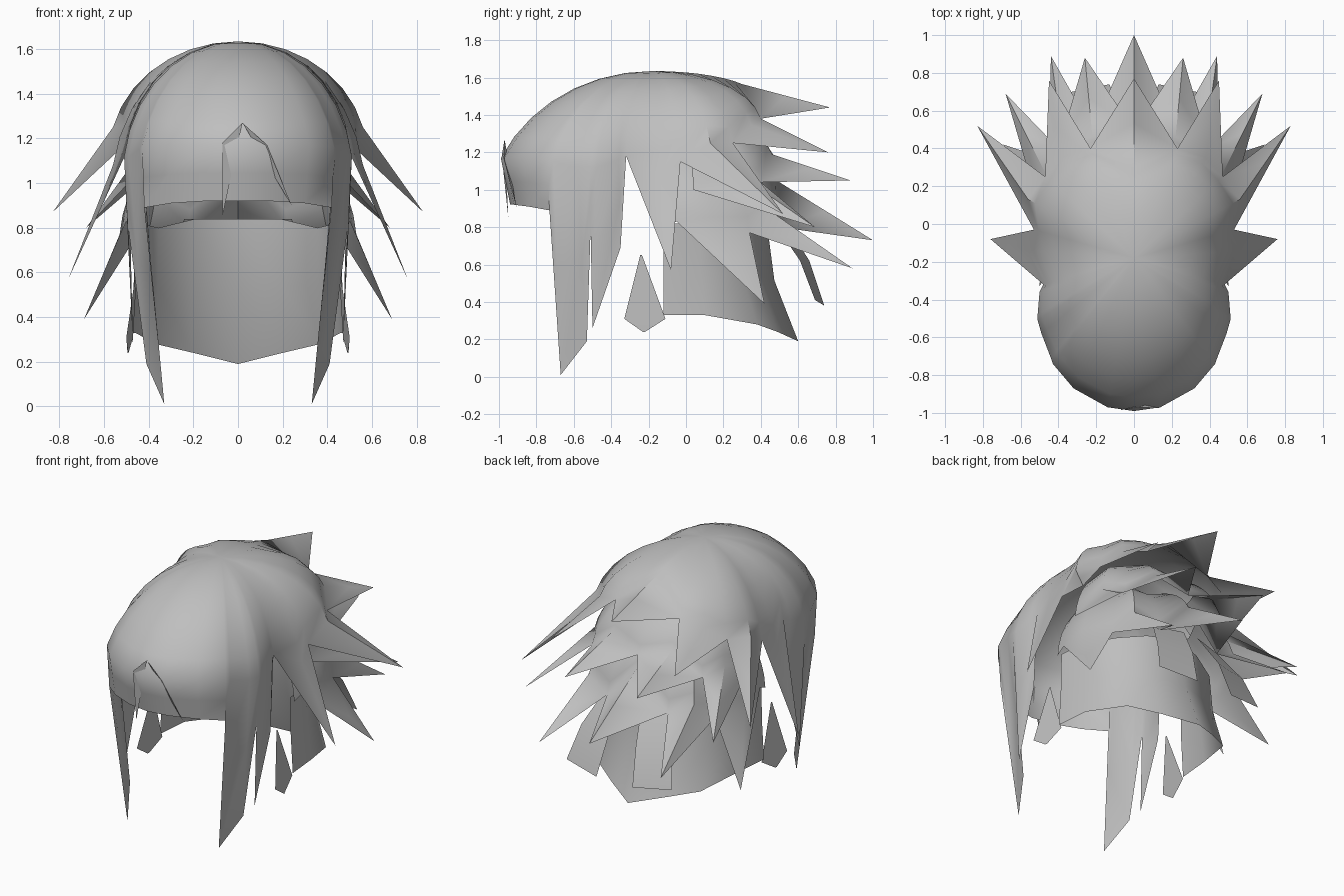
import bpy, bmesh, math
from mathutils import Vector

cube = bpy.data.objects.get("Cube")
if cube:
    bpy.data.objects.remove(cube, do_unlink=True)

mat = bpy.data.materials.new("hair grey")
mat.use_nodes = True
GREY = (0.52, 0.52, 0.52, 1)
mat.diffuse_color = GREY
mat.node_tree.nodes["Principled BSDF"].inputs["Base Color"].default_value = GREY


def finish(bm, name, angle=50):
    """Weld, shade and link a part."""
    bmesh.ops.remove_doubles(bm, verts=bm.verts, dist=0.0005)
    bmesh.ops.recalc_face_normals(bm, faces=bm.faces)
    mesh = bpy.data.meshes.new(name)
    bm.to_mesh(mesh)
    bm.free()
    mesh.materials.append(mat)
    ob = bpy.data.objects.new(name, mesh)
    bpy.context.collection.objects.link(ob)
    bpy.ops.object.select_all(action='DESELECT')
    ob.select_set(True)
    bpy.context.view_layer.objects.active = ob
    bpy.ops.object.shade_smooth_by_angle(angle=math.radians(angle))


def mirrored(p):
    return (-p[0], p[1], p[2])


def loft(name, columns):
    """Skin neighbouring columns of points, on both sides of x = 0."""
    bm = bmesh.new()
    for flip in (False, True):
        cols = [[bm.verts.new(mirrored(p) if flip else p) for p in c] for c in columns]
        for a, b in zip(cols, cols[1:]):
            for i in range(len(a) - 1):
                quad = [a[i], a[i + 1], b[i + 1], b[i]]
                bm.faces.new(quad[::-1] if flip else quad)
    finish(bm, name)


def spiky_layer(name, hub, rim, start=0.0, steps=7):
    """Sheet arching from hub to each base by a sweep, then straight to the tip."""
    hub = Vector(hub)
    columns = []
    for base, tip, sweep in rim:
        base, tip, k = Vector(base), Vector(tip), math.radians(sweep)
        col = []
        for i in range(steps + 1):
            a = k * (start + (1 - start) * i / steps)
            p = hub.lerp(base, math.sin(a) / math.sin(k))
            p.z = hub.z + (base.z - hub.z) * (1 - math.cos(a)) / (1 - math.cos(k))
            col.append(p)
        columns.append(col + [base.lerp(tip, 0.5), tip])
    loft(name, columns)


def valley(x, y, z, sweep=82):
    """Notch between two spikes, where the arc ends."""
    return ((x, y, z), (x, y, z), sweep)


# Crown: rear centre spike, side spikes, long front locks, then the fringe
spiky_layer("crown_hair", (0, -0.18, 1.635), [
    ((0, 0.30, 1.565), (0, 0.77, 1.44), 60),
    valley(0.23, 0.40, 1.38),
    ((0.38, 0.35, 1.345), (0.45, 0.76, 1.20), 80),
    valley(0.47, 0.25, 1.25),
    ((0.56, 0.13, 1.25), (0.83, 0.52, 0.87), 76),
    valley(0.53, -0.03, 1.15),
    ((0.56, -0.14, 1.08), (0.76, -0.08, 0.57), 80),
    valley(0.48, -0.32, 1.18, 86),
    ((0.50, -0.36, 1.16), (0.48, -0.35, 0.69), 85),
    ((0.51, -0.48, 1.12), (0.47, -0.50, 0.26), 82),
    ((0.51, -0.51, 1.12), (0.49, -0.51, 0.79), 82),
    ((0.49, -0.58, 1.12), (0.41, -0.53, 0.19), 78),
    ((0.44, -0.71, 1.15), (0.33, -0.67, 0.01), 74),
    ((0.43, -0.74, 1.16), (0.42, -0.73, 0.89), 72),
    ((0.32, -0.87, 1.17), (0.30, -0.84, 0.91), 68),
    ((0.14, -0.97, 1.17), (0.14, -0.92, 0.92), 65),
    ((0, -0.99, 1.17), (0, -0.94, 0.92), 65)])

# Middle layer at the back
spiky_layer("middle_hair", (0, -0.10, 1.46), [
    valley(0, 0.50, 1.12, 75),
    ((0.22, 0.46, 1.19), (0.26, 0.88, 1.05), 75),
    valley(0.40, 0.40, 1.04),
    ((0.47, 0.27, 1.09), (0.68, 0.69, 0.80), 82),
    valley(0.49, 0.04, 1.0)], 0.5, 5)

# Lower layer at the back
spiky_layer("lower_hair", (0, -0.08, 1.30), [
    ((0, 0.50, 1.04), (0, 1.0, 0.73), 75),
    valley(0.22, 0.50, 0.80),
    ((0.38, 0.46, 0.88), (0.44, 0.89, 0.58), 80),
    valley(0.45, 0.34, 0.77),
    ((0.53, 0.15, 0.77), (0.69, 0.42, 0.39), 85),
    valley(0.50, -0.05, 0.83, 88),
    valley(0.49, -0.12, 0.80, 88)], 0.5, 5)

# Nape panel
nape = []
for x, y, top, bottom in [(0, 0.60, 0.84, 0.19), (0.20, 0.49, 0.84, 0.24),
                          (0.37, 0.38, 0.80, 0.28), (0.46, 0.10, 0.82, 0.33),
                          (0.48, -0.12, 0.82, 0.33)]:
    flare = 0.17 * max(y, 0) / 0.6
    nape.append([(x * 0.96, y - flare, top),
                 (x * 0.97, y - flare * 0.75, (top + bottom) / 2), (x, y, bottom)])
loft("nape_hair", nape)


def strand(name, left, right):
    """Open strip between two edges, with its twin on the other side."""
    for side in (1, -1):
        bm = bmesh.new()
        a, b = [[bm.verts.new((side * x, y, z)) for x, y, z in edge] for edge in (left, right)]
        for i in range(len(a) - 1):
            bm.faces.new([a[i], a[i + 1], b[i + 1], b[i]])
        finish(bm, name + ("_left" if side > 0 else "_right"))


# Loose strands behind the nape and beside the ears
strand("nape_strand", [(0.24, 0.46, 0.84), (0.33, 0.61, 0.62), (0.38, 0.69, 0.41)],
       [(0.05, 0.52, 0.84), (0.10, 0.66, 0.62), (0.13, 0.74, 0.38)])
strand("ear_strand", [(0.45, -0.245, 0.65), (0.50, -0.33, 0.31), (0.495, -0.23, 0.24)],
       [(0.45, -0.235, 0.65), (0.47, -0.11, 0.31), (0.49, -0.22, 0.24)])

# Fringe points lying on the forehead
for i, pts in enumerate([
        [(-0.07, -0.985, 1.18), (-0.07, -0.95, 0.85), (0.02, -0.97, 1.27)],
        [(0.02, -0.97, 1.27), (0.24, -0.905, 0.90), (0.13, -0.975, 1.17)]]):
    bm = bmesh.new()
    bm.faces.new([bm.verts.new(p) for p in pts])
    finish(bm, "fringe_point_%d" % (i + 1))
